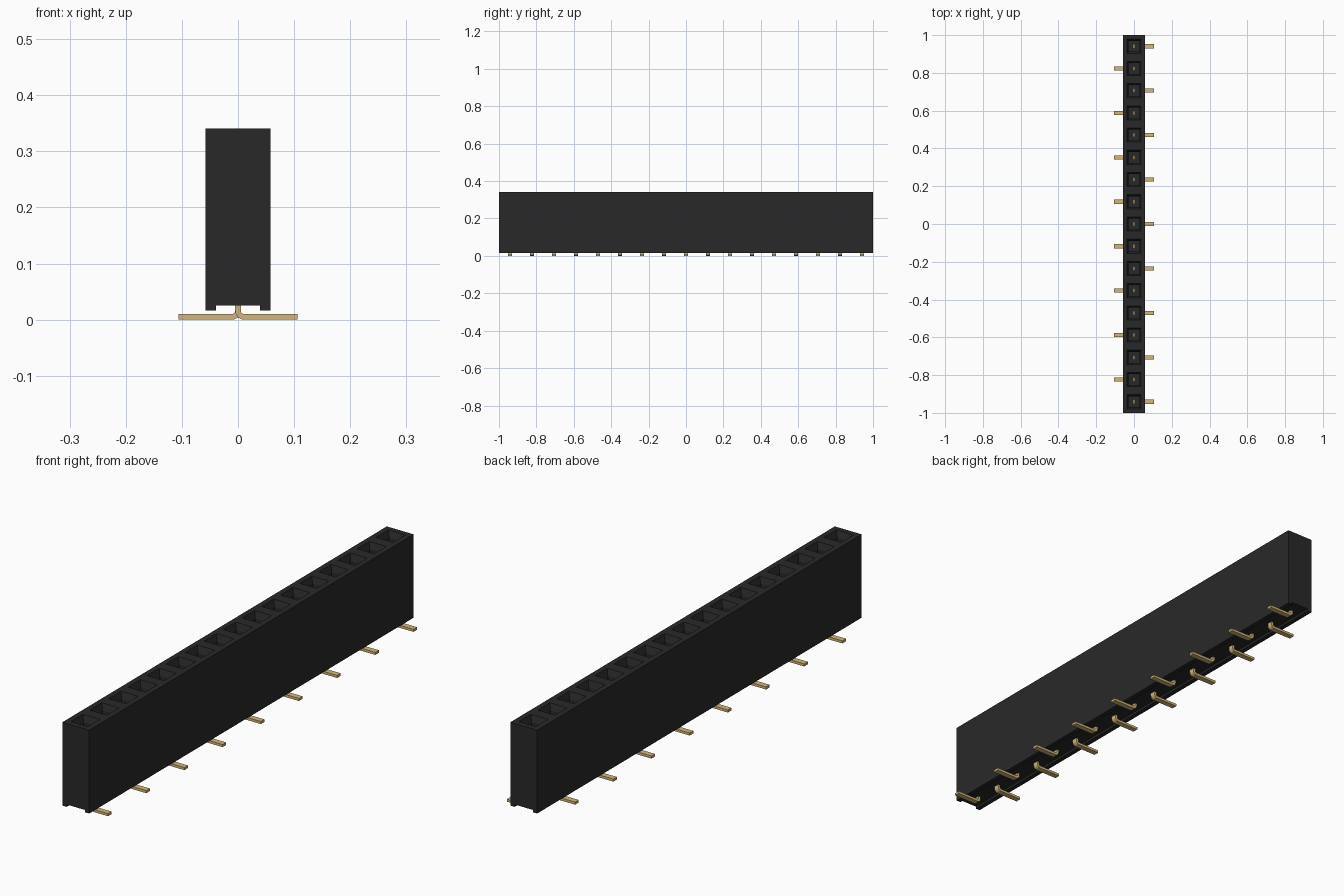
import bpy, bmesh, math
from mathutils import Vector

cube = bpy.data.objects.get("Cube")
if cube:
    bpy.data.objects.remove(cube, do_unlink=True)

COUNT = 17
PITCH = 2.0 / COUNT
HALF_W, TOP = 0.058, 0.341


def material(name, rgb):
    m = bpy.data.materials.new(name)
    m.use_nodes = True
    m.diffuse_color = (*rgb, 1)
    bsdf = next(n for n in m.node_tree.nodes if n.type == 'BSDF_PRINCIPLED')
    bsdf.inputs["Base Color"].default_value = (*rgb, 1)
    return m


black = material("black plastic", (0.022, 0.022, 0.022))
gold = material("gold contact", (0.66, 0.47, 0.20))


def extrude_profile(bm, profile, ys):
    """Sweep an xz outline through the given y stations and cap both ends."""
    rings = [[bm.verts.new((x, y, z)) for x, z in profile] for y in ys]
    n = len(profile)
    for a, b in zip(rings, rings[1:]):
        for i in range(n):
            j = (i + 1) % n
            bm.faces.new((a[i], a[j], b[j], b[i]))
    bm.faces.new(rings[0])
    bm.faces.new(rings[-1])
    bmesh.ops.recalc_face_normals(bm, faces=bm.faces[:])


def finish(bm, name, mat):
    me = bpy.data.meshes.new(name)
    bm.to_mesh(me)
    bm.free()
    me.materials.append(mat)
    ob = bpy.data.objects.new(name, me)
    bpy.context.collection.objects.link(ob)
    return ob


# Housing: channel-bottomed bar, one segment per socket
bm = bmesh.new()
outline = [(-HALF_W, 0.016), (-0.039, 0.016), (-0.039, 0.025), (0.039, 0.025),
           (0.039, 0.016), (HALF_W, 0.016), (HALF_W, TOP), (-HALF_W, TOP)]
extrude_profile(bm, outline, [-1 + i * PITCH for i in range(COUNT + 1)])
bm.normal_update()

# Sockets: square mouth, tapered lead-in, then a deep straight shaft
cells = [f for f in bm.faces if f.normal.z > 0.9 and f.calc_center_median().z > 0.3]
bmesh.ops.inset_individual(bm, faces=cells, thickness=HALF_W - 0.028)
for inset, drop in ((0.012, 0.025), (0.0005, 0.19)):
    bmesh.ops.inset_individual(bm, faces=cells, thickness=inset)
    verts = {v for f in cells for v in f.verts}
    bmesh.ops.translate(bm, verts=list(verts), vec=(0, 0, -drop))
finish(bm, "housing", black)

# Pin: upright contact bent outward into a flat surface-mount foot
T, BEND, WIDTH, REACH = 0.01, 0.011, 0.022, 0.106
INSIDE_TOP = 0.26


def arc(radius):
    c = Vector((BEND, T / 2 + BEND))
    steps = [math.pi + k * math.pi / 10 for k in range(6)]
    return [(c.x + radius * math.cos(a), c.y + radius * math.sin(a)) for a in steps]


outer = [(-T / 2, INSIDE_TOP)] + arc(BEND + T / 2) + [(REACH, 0)]
inner = [(T / 2, INSIDE_TOP)] + arc(BEND - T / 2) + [(REACH, T)]
pin_outline = outer + inner[::-1]

# Feet alternate sides along the row
for i in range(COUNT):
    side = 1 if i % 2 == 0 else -1
    y = -1 + (i + 0.5) * PITCH
    bm = bmesh.new()
    extrude_profile(bm, [(side * x, z) for x, z in pin_outline],
                    [y - WIDTH / 2, y + WIDTH / 2])
    finish(bm, f"pin_{i + 1:02d}", gold)
